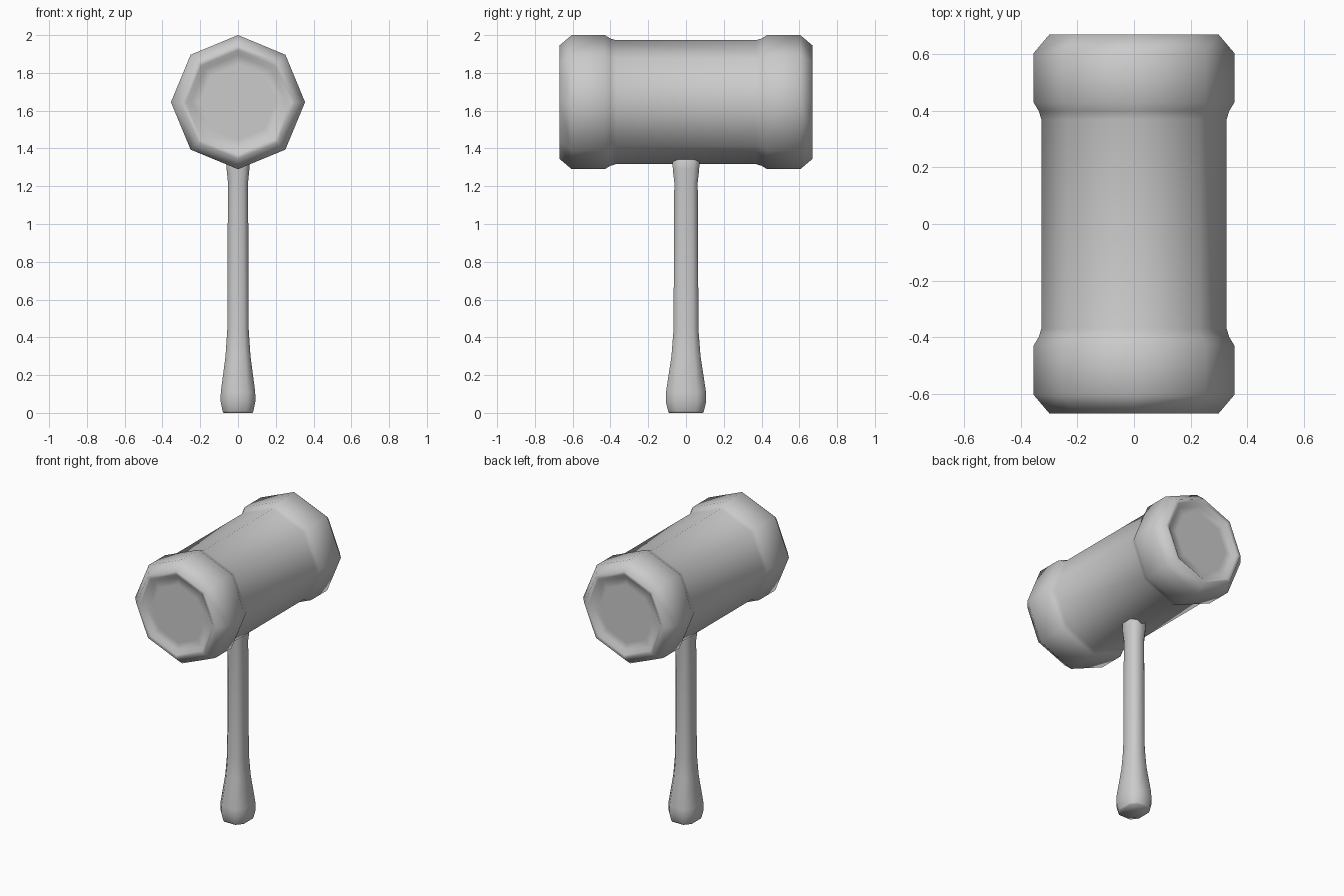
import bpy
import bmesh
from math import cos, sin, pi

old = bpy.data.objects.get("Cube")
if old:
    bpy.data.objects.remove(old, do_unlink=True)

grey = bpy.data.materials.new("plain grey")
grey.use_nodes = True
colour = (0.6, 0.6, 0.6, 1)
grey.diffuse_color = colour
grey.node_tree.nodes["Principled BSDF"].inputs["Base Color"].default_value = colour


def loft(name, rings):
    """Skin a list of equal rings of points and close both ends."""
    bm = bmesh.new()
    loops = [[bm.verts.new(p) for p in ring] for ring in rings]
    n = len(loops[0])
    for a, b in zip(loops, loops[1:]):
        for i in range(n):
            j = (i + 1) % n
            bm.faces.new((a[i], a[j], b[j], b[i]))
    bm.faces.new(loops[0])
    bm.faces.new(loops[-1])
    bmesh.ops.recalc_face_normals(bm, faces=bm.faces)
    mesh = bpy.data.meshes.new(name)
    bm.to_mesh(mesh)
    bm.free()
    mesh.materials.append(grey)
    mesh.shade_smooth()
    obj = bpy.data.objects.new(name, mesh)
    bpy.context.collection.objects.link(obj)
    return obj


# Mallet head: octagonal barrel with thicker capped ends and shallow recesses
HEAD_Z = 1.645
half = [(0.37, 0.328), (0.40, 0.337), (0.43, 0.355), (0.605, 0.355),
        (0.67, 0.30), (0.665, 0.275), (0.645, 0.25), (0.645, 0.20)]
profile = [(-y, r) for y, r in reversed(half)] + half
head_rings = [[(r * sin(k * pi / 4), y, HEAD_Z + r * cos(k * pi / 4))
               for k in range(8)] for y, r in profile]
loft("mallet_head", head_rings)

# Handle: chamfered oval section, swelling at the grip and below the head
FLAT = 0.55
section = [(1, -FLAT), (1, FLAT), (FLAT, 1), (-FLAT, 1),
           (-1, FLAT), (-1, -FLAT), (-FLAT, -1), (FLAT, -1)]
grip = [(0, 0.09), (0.01, 0.095), (0.06, 0.107), (0.11, 0.106), (0.30, 0.077),
        (0.44, 0.066), (1.22, 0.062), (1.29, 0.070), (1.42, 0.072)]
handle_rings = [[(0.86 * w * x, w * y, z) for x, y in section] for z, w in grip]
loft("handle", handle_rings)
